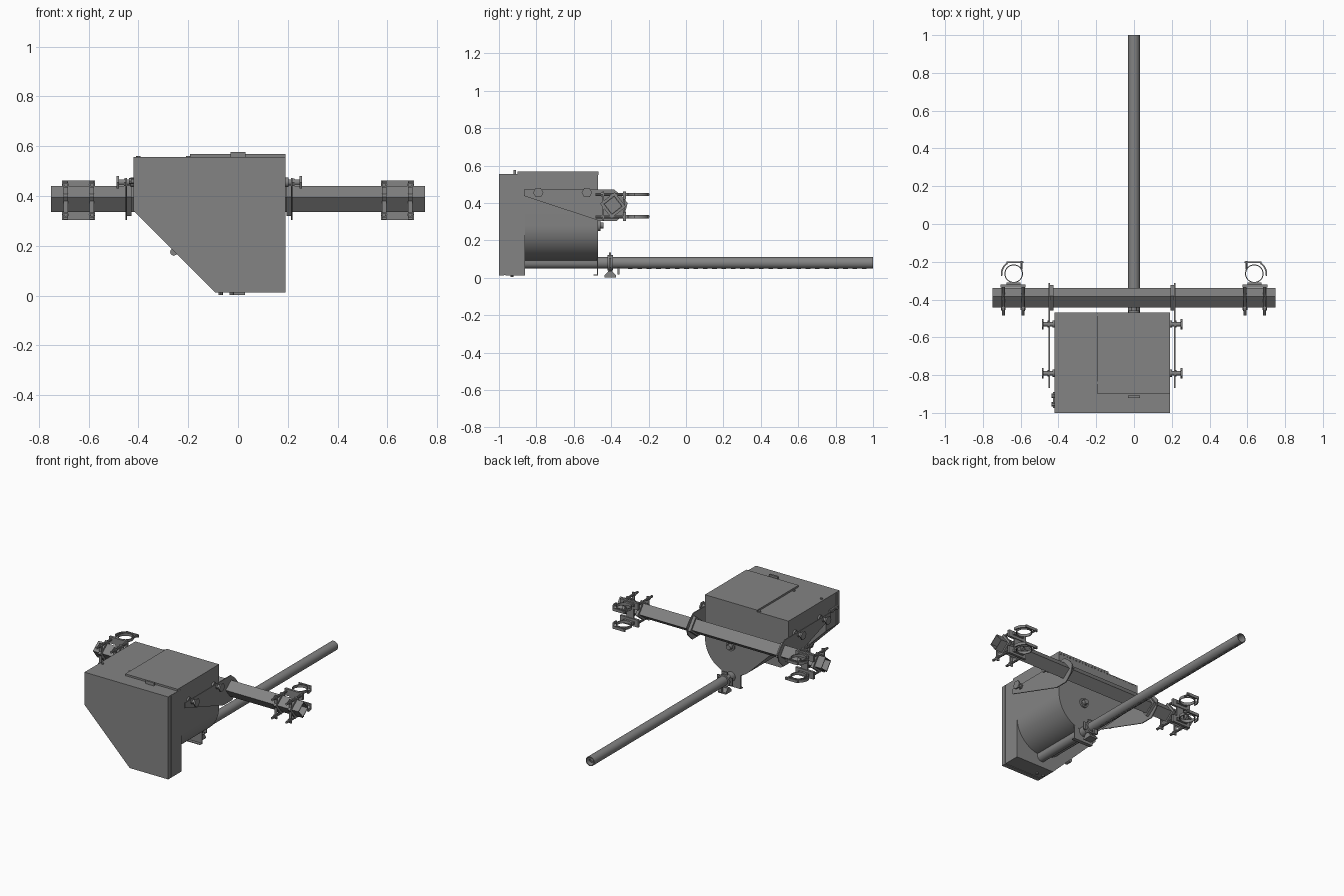
import bpy, bmesh
from math import cos, sin, pi, radians

if "Cube" in bpy.data.objects:
    bpy.data.objects.remove(bpy.data.objects["Cube"])

# dark grey paint for all parts
PAINT = bpy.data.materials.new("dark_grey_paint")
PAINT.diffuse_color = (.23, .23, .23, 1)
PAINT.use_nodes = True
PAINT.node_tree.nodes["Principled BSDF"].inputs["Base Color"].default_value = PAINT.diffuse_color


def finish(name, bm):
    bmesh.ops.recalc_face_normals(bm, faces=bm.faces)
    me = bpy.data.meshes.new(name)
    bm.to_mesh(me)
    bm.free()
    me.materials.append(PAINT)
    ob = bpy.data.objects.new(name, me)
    bpy.context.collection.objects.link(ob)
    return ob


def place(axis, u, v, w):
    return {'x': (w, u, v), 'y': (u, w, v), 'z': (u, v, w)}[axis]


def prism(name, axis, pts, a, b):
    """Extrude a 2D outline along an axis from a to b."""
    bm = bmesh.new()
    lo = [bm.verts.new(place(axis, u, v, a)) for u, v in pts]
    hi = [bm.verts.new(place(axis, u, v, b)) for u, v in pts]
    n = len(pts)
    bm.faces.new(lo)
    bm.faces.new(hi[::-1])
    for i in range(n):
        j = (i + 1) % n
        bm.faces.new((lo[i], lo[j], hi[j], hi[i]))
    return finish(name, bm)


def box(name, x0, x1, y0, y1, z0, z1):
    return prism(name, 'z', [(x0, y0), (x1, y0), (x1, y1), (x0, y1)], z0, z1)


def circle(u, v, r, n=24, rot=0.0):
    return [(u + r * cos(2 * pi * i / n + rot), v + r * sin(2 * pi * i / n + rot)) for i in range(n)]


def rod(name, axis, u, v, r, a, b, n=24, rot=0.0):
    return prism(name, axis, circle(u, v, r, n, rot), a, b)


def ring(name, axis, u, v, ro, ri, a, b, n=32, rot=0.0):
    """Hollow tube."""
    bm = bmesh.new()
    loops = [[bm.verts.new(place(axis, p, q, w)) for p, q in circle(u, v, r, n, rot)]
             for r, w in ((ro, a), (ro, b), (ri, b), (ri, a))]
    for k in range(4):
        A, B = loops[k], loops[(k + 1) % 4]
        for i in range(n):
            j = (i + 1) % n
            bm.faces.new((A[i], A[j], B[j], B[i]))
    return finish(name, bm)


def arc(u, v, r, a0, a1, n):
    return [(u + r * cos(radians(a0 + (a1 - a0) * i / n)),
             v + r * sin(radians(a0 + (a1 - a0) * i / n))) for i in range(n + 1)]


# front drive housing with a thin outer cover panel
housing = [(-.415, .55), (.187, .55), (.187, .016), (-.088, .016), (-.415, .343)]
cover = [(-.42, .555), (.191, .555), (.191, .012), (-.09, .012), (-.42, .341)]
prism("housing", 'y', housing, -.972, -.862)
prism("housing_cover", 'y', cover, -1.0, -.972)
prism("housing_rim", 'y', cover, -.965, -.86)

# hopper body with round trough bottom and sloped side
hopper = [(-.42, .552), (.19, .552)] + arc(0, .28, .19, 0, -135, 28) + [(-.42, .425)]
prism("hopper", 'y', hopper, -.862, -.47)
box("hopper_top", -.42, .19, -1.0, -.469, .550, .556)
# narrow channel under the trough that feeds the tube
channel = [(-.031, .13), (-.031, .08)] + arc(0, .08, .031, 180, 360, 12) + [(.031, .13)]
prism("feed_channel", 'y', channel, -.862, -.47)

# lid, handle and hinge bolts
box("lid", -.192, .19, -.9, -.468, .556, .568)
box("lid_grip", -.031, .031, -.922, -.909, .555, .576)
for i, (x, y) in enumerate([(-.2, -.48), (-.2, -.84), (-.4, -.84)]):
    rod(f"top_bolt_{i}", 'z', x, y, .009, .55, .561, 12)

# latches on the sloped and left sides
for y in (-.91, -.955):
    rod("side_bolt", 'x', y, .46, .012, -.437, -.415, 12)
box("side_latch", -.43, -.418, -.975, -.89, .452, .468)
rod("slope_bolt", 'y', -.258, .175, .015, -.94, -.9, 8)
rod("slope_bolt_head", 'y', -.246, .185, .022, -.93, -.91, 6)
for x in (-.07, -.025):
    rod("drain_bolt", 'z', x, -.93, .009, .003, .02, 8)

# rear bearing and foot bracket
ring("rear_bearing", 'y', 0, .28, .03, .02, -.471, -.458)
rod("agitator_shaft", 'y', 0, .28, .016, -.471, -.44)
box("foot_plate", -.07, .07, -.476, -.4703, .015, .16)
box("foot_flange", -.07, .07, -.495, -.4703, .013, .018)

# conveying tube with outlet marks and spiral inside
ring("conveying_tube", 'y', 0, .08, .031, .026, -.48, 1.0)
for i in range(26):
    y = -.31 + i * .05
    box(f"outlet_{i}", -.006, .006, y, y + .025, .046, .052)
bm = bmesh.new()
prev = None
steps = 20 * 12
for i in range(steps + 1):
    y, a = -.2 + 1.18 * i / steps, 2 * pi * i / 12
    cur = [bm.verts.new((r * cos(a), y, .08 + r * sin(a))) for r in (.012, .024)]
    if prev:
        bm.faces.new((prev[0], prev[1], cur[1], cur[0]))
    prev = cur
finish("auger_spiral", bm)

# tube clamp with tightening knob
ring("tube_clamp", 'y', 0, .08, .042, .03, -.42, -.39)
box("clamp_lug", -.02, .02, -.411, -.400, .115, .135)
box("clamp_plate", -.055, .055, -.409, -.402, .055, .105)
rod("clamp_screw", 'z', 0, -.405, .01, .02, .05, 16)
prism("clamp_knob", 'x', [(-.435, .002), (-.375, .002), (-.375, .013), (-.395, .036), (-.415, .036),
                          (-.435, .013)], -.028, .028)
box("slide_stop", -.012, .012, -.367, -.355, .018, .056)

# cross beam: square tube standing nearly on its edge
BY, BZ, TILT = -.39, .388, radians(-7)
ring("cross_beam", 'x', BY, BZ, .052, .045, -.75, .75, 4, TILT)

# side bracket plates with hex knobs
plate = [(-.867, .472), (-.385, .472), (-.345, .44), (-.312, .40), (-.325, .35), (-.372, .303),
         (-.46, .303), (-.867, .438)]
for wall, x in ((-.42, -.452), (.19, .213)):
    s = 1 if x > 0 else -1
    prism("bracket_plate", 'x', plate, x, x + .006)
    c = x + .003 - s * .012
    ring("bracket_collar", 'x', BY, BZ, .068, .052, c - .01, c + .01, 4, TILT)
    for y in (-.79, -.53):
        end = .256 if s > 0 else -.488
        rod("knob_stem", 'x', y, .455, .012, wall, end, 16)
        rod("knob_collar", 'x', y, .455, .019, wall, wall + s * .012, 16)
        rod("knob_nut", 'x', y, .455, .018, end - s * .04, end - s * .03, 6)
        rod("knob_head", 'x', y, .455, .028, end - s * .01, end, 6)

# pole clamps at both beam ends
for s in (-1, 1):
    side = "right" if s > 0 else "left"

    def sbox(name, x0, x1, *rest):
        box(f"{name}_{side}", *sorted((s * x0, s * x1)), *rest)

    for x in (.587, .692):
        ring(f"beam_strap_{side}", 'x', BY, BZ, .07, .05, s * (x - .009), s * (x + .009), 4, TILT)
        for z in (.325, .445):
            rod(f"strap_bolt_{side}", 'y', s * x, z, .008, -.485, -.32, 10)
            rod(f"strap_nut_{side}", 'y', s * x, z, .013, -.455, -.443, 6)
        sbox("strap_bar", x - .009, x + .009, -.446, -.438, .305, .46)
    sbox("pole_plate", .574, .706, -.336, -.32, .304, .352)
    sbox("pole_plate", .574, .706, -.336, -.32, .418, .462)
    sbox("pole_web", .61, .66, -.336, -.325, .35, .42)
    for z in (.327, .445):
        z0, z1 = z - .009, z + .009
        # closed ring, back bar and the open hook of the clamp
        ring(f"pole_ring_{side}", 'z', s * .637, -.263, .049, .044, z0, z1)
        sbox("ring_base", .60, .675, -.326, -.309, z0, z1)
        sbox("ring_bar", .585, .675, -.207, -.198, z0, z1)
        hook = arc(.637, -.263, .068, -10, 60, 10) + arc(.637, -.263, .06, 60, -10, 10)
        prism(f"ring_hook_{side}", 'z', [(s * u, v) for u, v in hook], z0, z1)
        rod(f"ring_screw_{side}", 'y', s * .595, z, .006, -.24, -.195, 10)

# smooth round parts, keep edges sharp
bpy.ops.object.select_all(action='SELECT')
bpy.context.view_layer.objects.active = bpy.context.selected_objects[0]
bpy.ops.object.shade_smooth_by_angle(angle=radians(30))
